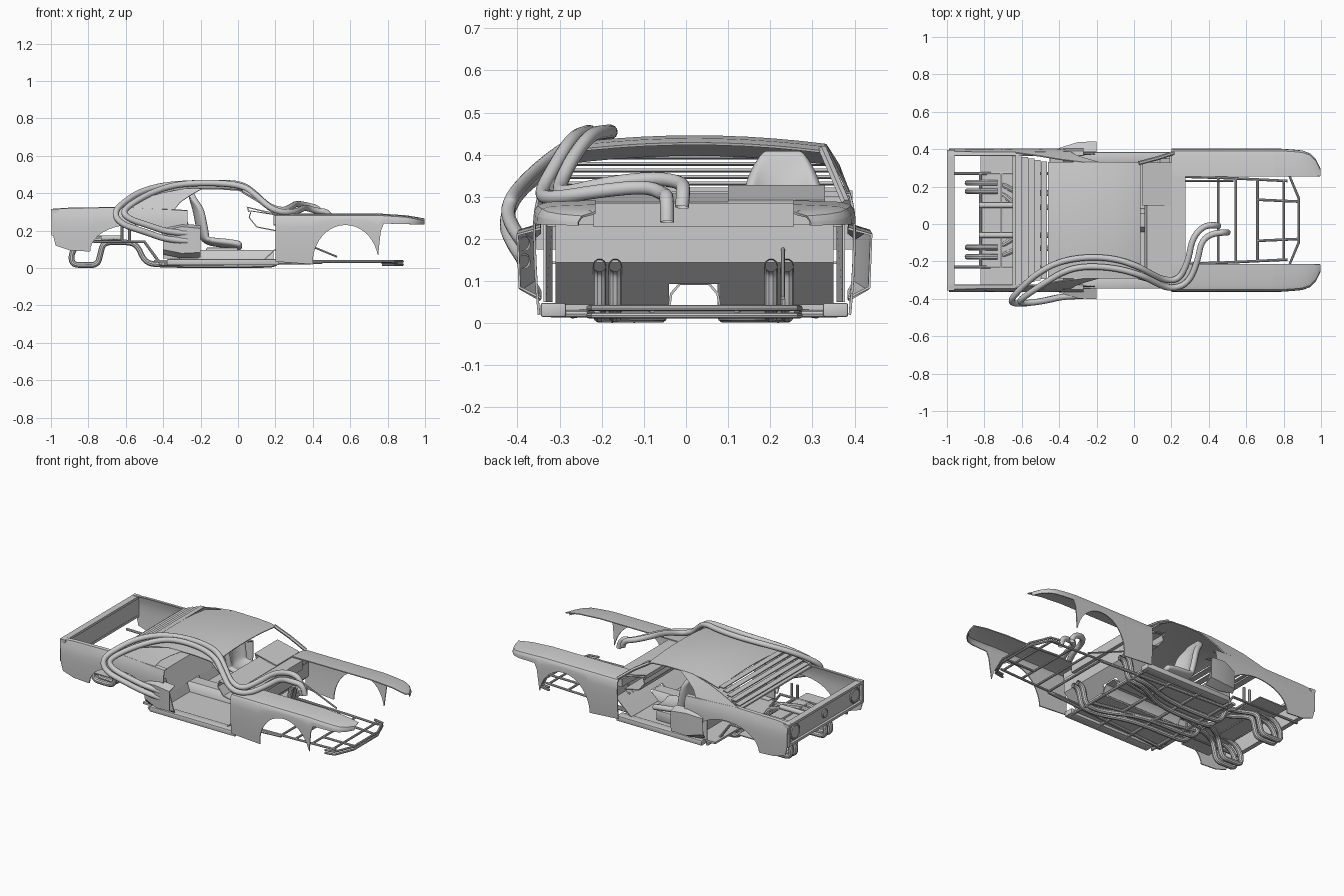
import bpy, bmesh, math

YC = 0.02  # centre line of the body


def finish(name, bm, thick=0.0, bevel=0.0, subsurf=0):
    bmesh.ops.recalc_face_normals(bm, faces=bm.faces)
    me = bpy.data.meshes.new(name)
    bm.to_mesh(me)
    bm.free()
    ob = bpy.data.objects.new(name, me)
    bpy.context.collection.objects.link(ob)
    if thick:
        m = ob.modifiers.new("thickness", 'SOLIDIFY')
        m.thickness, m.offset = thick, 0
    if bevel:
        m = ob.modifiers.new("bevel", 'BEVEL')
        m.width, m.segments = bevel, 2
    if subsurf:
        m = ob.modifiers.new("smooth", 'SUBSURF')
        m.levels = m.render_levels = subsurf
    return ob


def loft(name, rows, thick=0.006, sides=(1, -1), yc=YC, **kw):
    """Skin rows of (x, half width, z) points, repeated for each side."""
    bm = bmesh.new()
    for s in sides:
        g = [[bm.verts.new((x, yc + s * y, z)) for x, y, z in r] for r in rows]
        for a, b in zip(g, g[1:]):
            for i in range(len(a) - 1):
                bm.faces.new((a[i], a[i + 1], b[i + 1], b[i]))
    return finish(name, bm, thick, **kw)


def sheet(name, h, xz, **kw):
    """Folded sheet across the car, following an x-z profile."""
    return loft(name, [[(x, s * h, z) for s in (-1, 1)] for x, z in xz], sides=(1,), **kw)


def boxes(name, spans, bevel=0.0):
    """Boxes given as (x0, x1, y0, y1, z0, z1)."""
    bm = bmesh.new()
    for x0, x1, y0, y1, z0, z1 in spans:
        vs = bmesh.ops.create_cube(bm, size=1)["verts"]
        for v in vs:
            v.co = (x0 if v.co.x < 0 else x1, y0 if v.co.y < 0 else y1, z0 if v.co.z < 0 else z1)
    return finish(name, bm, bevel=bevel)


def tube(name, paths, r, smooth=False, res=4):
    cu = bpy.data.curves.new(name, 'CURVE')
    cu.dimensions, cu.bevel_depth, cu.bevel_resolution = '3D', r, res
    cu.use_fill_caps = not smooth
    for p in paths:
        sp = cu.splines.new('NURBS' if smooth else 'POLY')
        sp.points.add(len(p) - 1)
        for q, c in zip(sp.points, p):
            q.co = (*c, 1)
        if smooth:
            sp.use_endpoint_u, sp.order_u, sp.resolution_u = True, 3, 6
            sp.use_smooth = True
    ob = bpy.data.objects.new(name, cu)
    bpy.context.collection.objects.link(ob)
    return ob


def lerp(x, table):
    for (a, u), (b, v) in zip(table, table[1:]):
        if x <= b:
            return u + (v - u) * max(0, (x - a) / (b - a))
    return table[-1][1]


def arch(x, c, a, base, h):
    return base + h * math.sqrt(max(0, 1 - ((x - c) / a) ** 2))


def bulge(z):
    return 0.38 - (2.0 if z > 0.23 else 0.25) * (z - 0.23) ** 2


# front fenders: side skin with wheel arch, rolled over to a top strip
rows = []
xs = [0.2, 0.3, 0.399] + [0.575 - 0.175 * math.cos(math.pi * i / 20) for i in range(21)] \
    + [0.756, 0.764, 0.78, 0.85, 0.9, 0.94, 0.97, 0.985, 0.995]
for x in xs:
    lo = lerp(x, [(0.2, 0.035), (0.4, 0.02)]) if x < 0.4 else arch(x, 0.575, 0.175, 0.03, 0.2)
    if x > 0.72:
        lo = max(lo, 0.07)
    if x > 0.751:
        lo = lerp(x, [(0.751, 0.09), (0.764, 0.2), (0.78, 0.238), (1, 0.232)])
    top = lerp(x, [(0.2, 0.285), (0.75, 0.285), (0.9, 0.275), (1, 0.258)])
    cut = lerp(x, [(0.2, 0), (0.8, 0), (0.9, 0.01), (0.94, 0.025), (0.97, 0.055), (0.985, 0.085), (1, 0.115)])
    pts = []
    for i in range(6):
        z = lo + (top - 0.018 - lo) * i / 5
        pts.append((x, bulge(z) - cut, z))
    w = pts[-1][1]
    pts += [(x, w - 0.008, top - 0.006), (x, max(w - 0.03, 0.239), top), (x, 0.235, top + 0.004)]
    rows.append(pts)
loft("front_fenders", rows)

# rear quarter panels with wheel arch
rows = []
xs = [-0.99, -0.975, -0.9, -0.8] + [-0.57 - 0.22 * math.cos(math.pi * i / 20) for i in range(21)] + [-0.33, -0.27]
for x in xs:
    lo = lerp(x, [(-0.99, 0.18), (-0.97, 0.1), (-0.79, 0.088)]) if x < -0.791 else arch(x, -0.57, 0.22, 0.09, 0.14)
    if x > -0.37:
        lo = max(lo, 0.13)
    top = lerp(x, [(-0.99, 0.312), (-0.9, 0.318), (-0.6, 0.322), (-0.27, 0.305)])
    pts = []
    for i in range(7):
        z = lo + (top - lo) * i / 6
        pts.append((x, bulge(z), z))
    rows.append(pts + [(x, 0.345, top + 0.002)])
loft("rear_quarters", rows)

# sail panels behind the side windows
back = [(-0.64, 0.362, 0.322), (-0.5, 0.342, 0.375), (-0.4, 0.325, 0.402), (-0.28, 0.31, 0.425)]
front = [(-0.34, 0.365, 0.312), (-0.31, 0.347, 0.35), (-0.26, 0.33, 0.385), (-0.19, 0.31, 0.425)]
loft("sail_panels", [back, front])

# crowned roof
roof = [(0.035, 0.426), (0, 0.436), (-0.1, 0.443), (-0.25, 0.443), (-0.35, 0.43), (-0.46, 0.4)]
loft("roof", [[(x, 0.31 * t / 5, z - 0.02 * (t / 5) ** 2) for t in range(-5, 6)] for x, z in roof], sides=(1,))
tube("windscreen_pillars", [[(0.025, YC + s * 0.305, 0.412), (0.12, YC + s * 0.33, 0.355),
                             (0.21, YC + s * 0.36, 0.285)] for s in (1, -1)], 0.011, res=1)

# rear window louvres and deck strip
for i in range(5):
    x, z = -0.465 - 0.034 * i, 0.395 - 0.0155 * i
    sheet("louvre_%d" % i, 0.315 + 0.008 * i, [(x, z), (x - 0.033, z - 0.003)])
boxes("deck_strip", [(-0.65, -0.61, -0.34, 0.38, 0.312, 0.322)])

# tail panel, its raised frame, lamps and filler cap
boxes("tail_panel", [(-0.982, -0.972, -0.35, 0.39, 0.18, 0.31)])
boxes("tail_frame", [(-1.0, -0.96, -0.355, 0.395, 0.3, 0.315), (-0.998, -0.97, -0.355, 0.395, 0.175, 0.19),
                     (-0.998, -0.97, -0.355, -0.335, 0.18, 0.31), (-0.998, -0.97, 0.375, 0.395, 0.18, 0.31)])
for name, y, r in (("lamp_right", -0.28, 0.042), ("lamp_left", 0.32, 0.042), ("filler_cap", YC, 0.022)):
    bpy.ops.mesh.primitive_cylinder_add(vertices=24, radius=r * 0.85, depth=0.012,
                                        location=(-0.985, y, 0.245), rotation=(0, math.pi / 2, 0))
    bpy.context.object.name = name
    bpy.ops.mesh.primitive_torus_add(major_radius=r, minor_radius=0.006, major_segments=24, minor_segments=8,
                                     location=(-0.988, y, 0.245), rotation=(0, math.pi / 2, 0))
    bpy.context.object.name = name + "_rim"

# side scoops behind the doors
rows = []
for x, h, zt, zl in ((-0.4, 0.384, 0.2, 0.1), (-0.3, 0.415, 0.22, 0.08), (-0.2, 0.42, 0.21, 0.085)):
    rows.append([(x, 0.365, zt + 0.015), (x, h, zt), (x, h - 0.005, zl), (x, 0.365, zl - 0.025)])
loft("side_scoops", rows)
loft("scoop_inner_walls", [[(-0.4, 0.34, 0.24), (-0.4, 0.34, 0.05)], [(-0.27, 0.355, 0.25), (-0.21, 0.355, 0.05)]])

# floor halves, sills, open tunnel, trunk plate and rear bulkhead
boxes("floor", [(-0.45, 0.2, -0.31, -0.04, 0.032, 0.044), (-0.45, 0.2, 0.08, 0.35, 0.032, 0.044)])
boxes("sills", [(-0.38, 0.22, y, y + 0.06, 0.015, 0.048) for y in (-0.345, 0.325)], 0.005)
arc = [(0.06, 0.04), (0.055, 0.07), (0.035, 0.093), (-0.035, 0.093), (-0.055, 0.07), (-0.06, 0.04)]
loft("tunnel", [[(x, y, z) for y, z in arc] for x in (-0.36, 0.19)], sides=(1,))
sheet("trunk_plate", 0.345, [(-0.82, 0.143), (-0.62, 0.143)])
sheet("rear_bulkhead", 0.33, [(-0.45, 0.235), (-0.38, 0.22), (-0.33, 0.095)])
loft("rear_bulkhead_foot", [[(x, y, z) for y in (0.06, 0.33)] for x, z in ((-0.33, 0.095), (-0.31, 0.04))])

# firewall with sloping toe boards, cowl and dash
sheet("firewall", 0.33, [(0.25, 0.235), (0.25, 0.145), (0.195, 0.095)])
loft("toe_boards", [[(x, y, z) for y in (0.06, 0.33)] for x, z in ((0.195, 0.095), (0.14, 0.045))])
boxes("cowl", [(0.19, 0.275, -0.22, 0.255, 0.228, 0.285), (0.19, 0.24, -0.33, 0.37, 0.23, 0.28)])
sheet("dash", 0.31, [(0.2, 0.285), (0.07, 0.305), (0.06, 0.27), (0.1, 0.22), (0.2, 0.2)])
loft("instrument_hood", [[(0.2, y, 0.288), (0.05, y, 0.325), (0.06, y, 0.3)] for y in (0.1, 0.33)],
     sides=(1,), yc=0, thick=0.01)

# bucket seat
seat = [(-0.252, 0.41, 0.045), (-0.247, 0.38, 0.07), (-0.235, 0.325, 0.09), (-0.222, 0.25, 0.092),
        (-0.205, 0.17, 0.085), (-0.165, 0.13, 0.085), (-0.08, 0.122, 0.09), (0, 0.112, 0.09), (0.02, 0.1, 0.085)]
loft("seat", [[(x + 0.05 * abs(t) ** 3 * (0.15 < z < 0.36), w * t, z + 0.03 * abs(t) ** 3 * (z < 0.15))
               for t in (-1, -0.75, 0, 0.75, 1)] for x, z, w in seat], 0.035, sides=(1,), yc=0.23, subsurf=2)
boxes("seat_base", [(-0.17, 0, 0.16, 0.3, 0.044, 0.11)], 0.008)

# twin intake pipes over the hood, pillar and roof into the right scoop
tube("intake_pipes", [
    [(0.45, -0.01, 0.275), (0.44, -0.005, 0.315), (0.37, -0.01, 0.335), (0.31, -0.08, 0.345), (0.29, -0.2, 0.33),
     (0.24, -0.3, 0.305), (0.16, -0.3, 0.33), (0.09, -0.265, 0.4), (0.02, -0.225, 0.45), (-0.1, -0.185, 0.456),
     (-0.25, -0.175, 0.454), (-0.4, -0.2, 0.443), (-0.52, -0.265, 0.41), (-0.6, -0.34, 0.36), (-0.665, -0.41, 0.3),
     (-0.63, -0.43, 0.235), (-0.5, -0.415, 0.195), (-0.38, -0.385, 0.15), (-0.27, -0.385, 0.145)],
    [(0.5, -0.045, 0.24), (0.49, -0.045, 0.3), (0.42, -0.05, 0.305), (0.36, -0.09, 0.325), (0.34, -0.2, 0.315),
     (0.29, -0.32, 0.295), (0.19, -0.35, 0.305), (0.1, -0.305, 0.385), (0.03, -0.27, 0.44), (-0.1, -0.235, 0.455),
     (-0.25, -0.225, 0.454), (-0.36, -0.245, 0.44), (-0.47, -0.31, 0.4), (-0.56, -0.37, 0.35), (-0.62, -0.415, 0.3),
     (-0.58, -0.425, 0.26), (-0.47, -0.41, 0.225), (-0.37, -0.385, 0.19), (-0.27, -0.385, 0.187)]], 0.0165, True)

# four exhausts: down the toe board, under the floor, over the axle, looped at the tail
ex = []
for y, ym, yr in ((-0.205, -0.13, -0.175), (-0.168, -0.06, -0.125), (0.202, 0.09, 0.175), (0.24, 0.165, 0.22)):
    ex.append([(0.275, y, 0.138), (0.24, y, 0.138), (0.225, y, 0.08), (0.21, y, 0.017), (0.1, y, 0.016),
               (-0.1, ym, 0.016), (-0.42, ym, 0.016), (-0.5, ym, 0.03), (-0.54, ym, 0.13), (-0.62, ym, 0.14),
               (-0.72, yr, 0.138), (-0.735, yr, 0.08), (-0.75, yr, 0.016), (-0.82, yr, 0.016), (-0.89, yr, 0.018),
               (-0.89, yr, 0.09), (-0.83, yr, 0.15), (-0.73, yr, 0.155)])
tube("exhausts", ex, 0.0155, True, 3)
tube("trunk_pipes", [[(-0.83, y, 0.16), (-0.62, y, 0.16)] for y in (0.1, -0.06)], 0.015)


# tubular frame: front ladder, floor ladder, rear subframe
def sym(path):
    return [[(x, YC + s * y, z) for x, y, z in path] for s in (1, -1)]


def bar(x, h, z):
    return [(x, YC - h, z), (x, YC + h, z)]


tube("front_frame", sym([(0.2, 0.235, 0.035), (0.52, 0.225, 0.035), (0.82, 0.21, 0.035)])
     + sym([(0.66, 0.11, 0.035), (0.88, 0.1, 0.03)])
     + [bar(0.45, 0.225, 0.035), bar(0.545, 0.225, 0.035), bar(0.66, 0.215, 0.035), bar(0.8, 0.21, 0.035)], 0.007, res=2)
hoop = [(0.77, 0.25, 0.018), (0.83, 0.24, 0.018), (0.88, 0.12, 0.018)]
tube("front_hoop", [[(x, YC + y, z + d) for x, y, z in hoop] + [(x, YC - y, z + d) for x, y, z in reversed(hoop)]
                    for d in (0, 0.018)], 0.007, res=2)
tube("floor_frame", sym([(-0.42, 0.29, 0.02), (0.45, 0.23, 0.03)]) + sym([(-0.45, 0.02, 0.02), (0.2, 0.15, 0.02)])
     + [bar(x, 0.34, 0.022) for x in (-0.4, -0.2, 0.0, 0.2)], 0.009, res=2)
tube("rear_frame", sym([(-0.42, 0.25, 0.03), (-0.5, 0.25, 0.14), (-0.97, 0.25, 0.145)])
     + sym([(-0.62, 0.25, 0.14), (-0.62, 0.25, 0.23)]) + sym([(-0.58, 0.25, 0.14), (-0.58, 0.25, 0.23)])
     + [bar(-0.71, 0.25, 0.145), bar(-0.82, 0.25, 0.145), bar(-0.6, 0.25, 0.14)], 0.008, res=2)
tube("steering_shaft", [[(0.24, 0.23, 0.18), (0.53, 0.23, 0.06)]], 0.005, res=2)

# apply everything, then smooth shading with crisp edges
bpy.ops.object.select_all(action='SELECT')
bpy.context.view_layer.objects.active = bpy.data.objects["roof"]
bpy.ops.object.convert(target='MESH')
bpy.ops.object.shade_smooth_by_angle(angle=math.radians(32))
